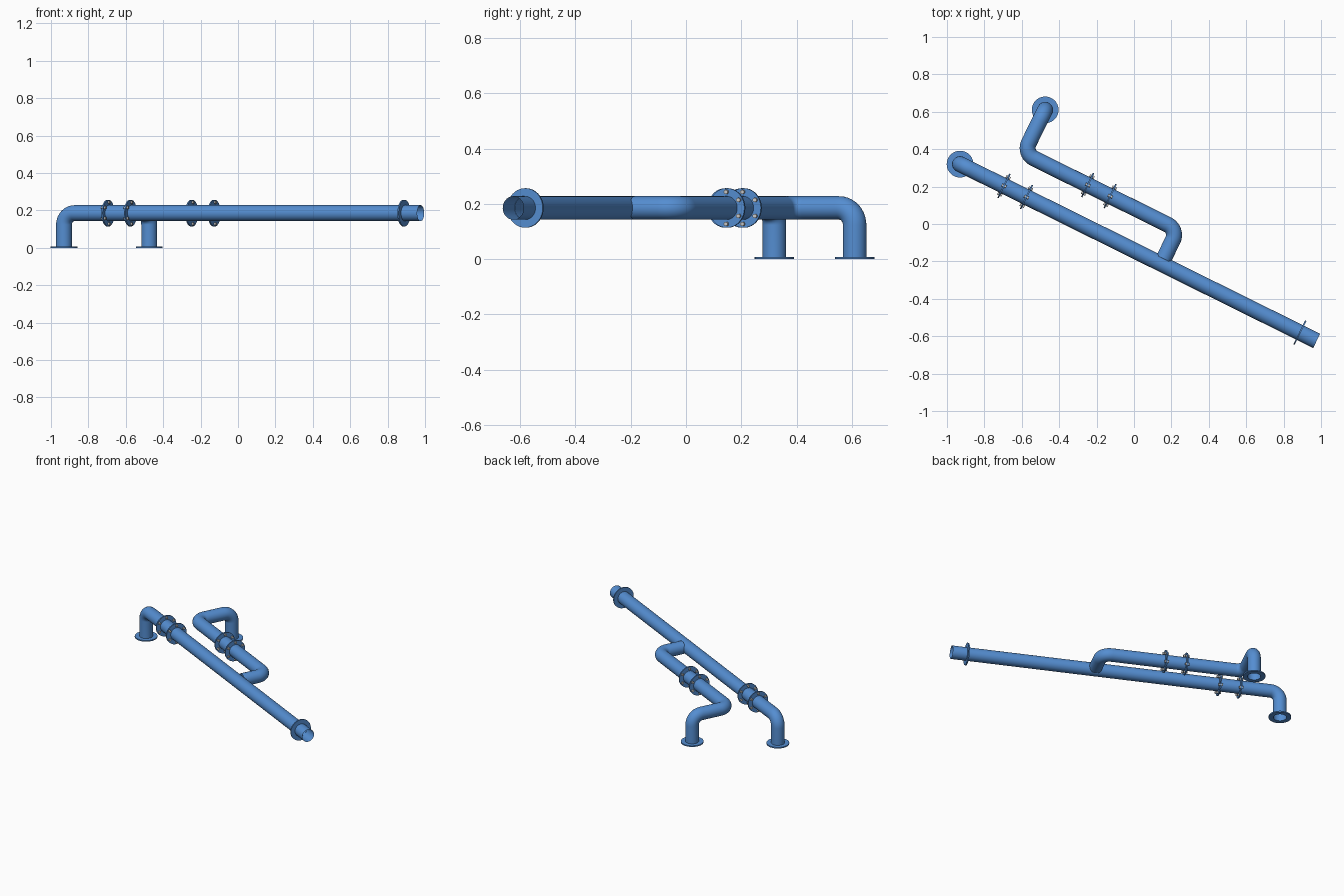
import bpy, bmesh, math
from mathutils import Vector, Matrix

if "Cube" in bpy.data.objects:
    bpy.data.objects.remove(bpy.data.objects["Cube"])

R, RF, T, BEND, Z = 0.0425, 0.0715, 0.008, 0.062, 0.185
blue = bpy.data.materials.new("pipe_blue")
blue.diffuse_color = (0.09, 0.27, 0.64, 1)
blue.use_nodes = True
blue.node_tree.nodes["Principled BSDF"].inputs["Base Color"].default_value = blue.diffuse_color

D = Vector((0.896, -0.444, 0)).normalized()   # along the main run
N = Vector((-D.y, D.x, 0))                    # sideways, towards the branch
START = Vector((-0.93, 0.32, 0))


def at(s, off=0.0, z=Z):
    return START + D * s + N * off + Vector((0, 0, z))


def finish(bm, name, mat=blue, recalc=True):
    if recalc:
        bmesh.ops.recalc_face_normals(bm, faces=bm.faces)
    me = bpy.data.meshes.new(name)
    bm.to_mesh(me)
    bm.free()
    ob = bpy.data.objects.new(name, me)
    bpy.context.collection.objects.link(ob)
    if mat:
        me.materials.append(mat)
    bpy.context.view_layer.objects.active = ob
    bpy.ops.object.select_all(action='DESELECT')
    ob.select_set(True)
    bpy.ops.object.shade_smooth_by_angle(angle=math.radians(35))
    return ob


def pipe(name, pts, sides=32, steps=10):
    # open tube along a path with rounded right-angle corners
    rings = [(pts[0], (pts[1] - pts[0]).normalized())]
    for a, b, c in zip(pts, pts[1:], pts[2:]):
        u, v = (b - a).normalized(), (c - b).normalized()
        centre = b - u * BEND + v * BEND
        for i in range(steps + 1):
            t = math.pi / 2 * i / steps
            rings.append((centre + (u * math.sin(t) - v * math.cos(t)) * BEND,
                          u * math.cos(t) + v * math.sin(t)))
    rings.append((pts[-1], (pts[-1] - pts[-2]).normalized()))
    bm = bmesh.new()
    prev, tan = None, rings[0][1]
    side = tan.orthogonal().normalized()
    for p, t in rings:
        side = tan.rotation_difference(t) @ side
        tan = t
        up = t.cross(side)
        ring = [bm.verts.new(p + (side * math.cos(k) + up * math.sin(k)) * R)
                for k in (2 * math.pi * j / sides for j in range(sides))]
        if prev:
            for j in range(sides):
                k = (j + 1) % sides
                bm.faces.new((prev[j], prev[k], ring[k], ring[j]))
        prev = ring
    return finish(bm, name, recalc=False)


def frame(p, axis):
    # local z on the axis, local y up where possible
    up = Vector((0, 0, 1)) if abs(axis.z) < 0.9 else Vector((0, 1, 0))
    x = up.cross(axis)
    m = Matrix((x, up, axis)).transposed().to_4x4()
    m.translation = p
    return m


def flange(name, p, axis, bolts=0):
    # flat ring around the pipe
    m, n = frame(p, axis), 40
    bm = bmesh.new()
    prof = [(R - 0.001, -T / 2), (RF, -T / 2), (RF, T / 2), (R - 0.001, T / 2)]
    loops = [[bm.verts.new(m @ Vector((r * math.cos(a), r * math.sin(a), h))) for r, h in prof]
             for a in (2 * math.pi * i / n for i in range(n))]
    for i in range(n):
        a, b = loops[i], loops[(i + 1) % n]
        for j in range(4):
            k = (j + 1) % 4
            bm.faces.new((a[j], b[j], b[k], a[k]))
    finish(bm, name)
    # bolts through the ring
    if bolts:
        bm = bmesh.new()
        for i in range(bolts):
            a = math.pi / 2 + 2 * math.pi * i / bolts
            loc = Matrix.Translation((0.058 * math.cos(a), 0.058 * math.sin(a), 0))
            bmesh.ops.create_cone(bm, cap_ends=True, segments=12, radius1=0.008,
                                  radius2=0.008, depth=0.026, matrix=m @ loc)
        finish(bm, name + "_bolts", None)


# main run: foot, elbow, long straight with open end
pipe("main_pipe", [at(0, z=0), at(0), at(2.128)])

# branch: leaves the main run, runs parallel, turns away and drops to its foot
OFF, FAR, S0, S1 = 0.203, 0.462, 0.279, 1.20
pipe("branch_pipe", [at(S1, 0.03), at(S1, OFF), at(S0, OFF), at(S0, FAR), at(S0, FAR, 0)])

# bolted flange pairs on both runs
for run, off, spots in (("main", 0, (0.262, 0.396)), ("branch", OFF, (0.661, 0.795))):
    for i, s in enumerate(spots):
        flange(f"{run}_flange_{i + 1}", at(s, off), D, 6)

# plain flanges: open end and the two feet
flange("end_flange", at(2.028), D)
up = Vector((0, 0, 1))
flange("main_foot_flange", at(0, 0, T / 2), up)
flange("branch_foot_flange", at(S0, FAR, T / 2), up)
